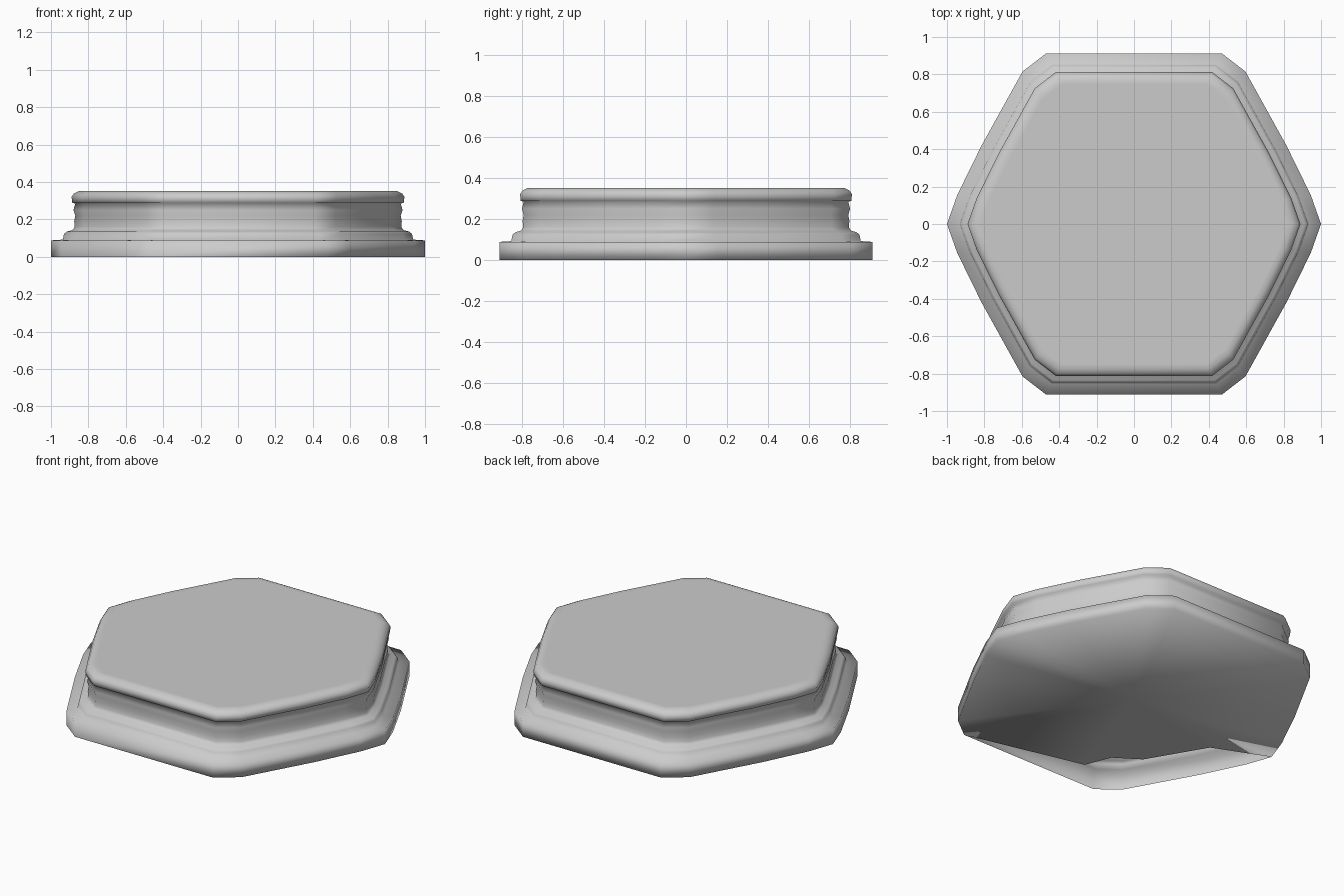
import bpy
import bmesh
import math

cube = bpy.data.objects.get("Cube")
if cube:
    bpy.data.objects.remove(cube, do_unlink=True)

# One stone colour
stone = bpy.data.materials.new("grey_stone")
stone.use_nodes = True
stone.diffuse_color = (0.6, 0.6, 0.6, 1)
shader = stone.node_tree.nodes["Principled BSDF"]
shader.inputs["Base Color"].default_value = stone.diffuse_color
shader.inputs["Roughness"].default_value = 0.8

# Six-sided outline with clipped corners and slightly bowed sides, mirrored from one quarter
quarter = [(1, 0), (0.945, 0.155), (0.815, 0.42), (0.596, 0.815), (0.47, 0.912)]
half = quarter + [(-x, y) for x, y in reversed(quarter)]
outline = half + [(x, -y) for x, y in reversed(half[1:-1])]

# Moulding profile from floor to top: (scale of outline, height)
profile = [(1, 0), (1, 0.088), (0.937, 0.092), (0.93, 0.123),
           (0.915, 0.135), (0.885, 0.143), (0.873, 0.16), (0.876, 0.19),
           (0.87, 0.22), (0.88, 0.25), (0.87, 0.284), (0.886, 0.289),
           (0.89, 0.32), (0.878, 0.338), (0.85, 0.352), (0.82, 0.352)]

# Moulded plinth: outline lofted along the profile and capped on top
bm = bmesh.new()
rings = [[bm.verts.new((x * s, y * s, z)) for x, y in outline] for s, z in profile]
count = len(outline)
for lower, upper in zip(rings, rings[1:]):
    for i in range(count):
        j = (i + 1) % count
        bm.faces.new((lower[i], lower[j], upper[j], upper[i]))
bm.faces.new(rings[-1])

# Underside: a flat fan on the rim, broken away along one front corner
centre = bm.verts.new((0, 0, 0))
broken = [(-0.67, -0.14), (-0.47, -0.48), (-0.32, -0.58), (-0.26, -0.735)]
broken_edge = [bm.verts.new((x, y, 0)) for x, y in broken]
rim = rings[0][:10] + broken_edge + rings[0][14:]
for i, vert in enumerate(rim):
    bm.faces.new((centre, rim[(i + 1) % len(rim)], vert))

mesh = bpy.data.meshes.new("moulded_plinth")
bm.to_mesh(mesh)
bm.free()
plinth = bpy.data.objects.new("moulded_plinth", mesh)
bpy.context.collection.objects.link(plinth)
mesh.materials.append(stone)
bpy.ops.object.select_all(action="DESELECT")
plinth.select_set(True)
bpy.context.view_layer.objects.active = plinth
bpy.ops.object.shade_smooth_by_angle(angle=math.radians(110))
